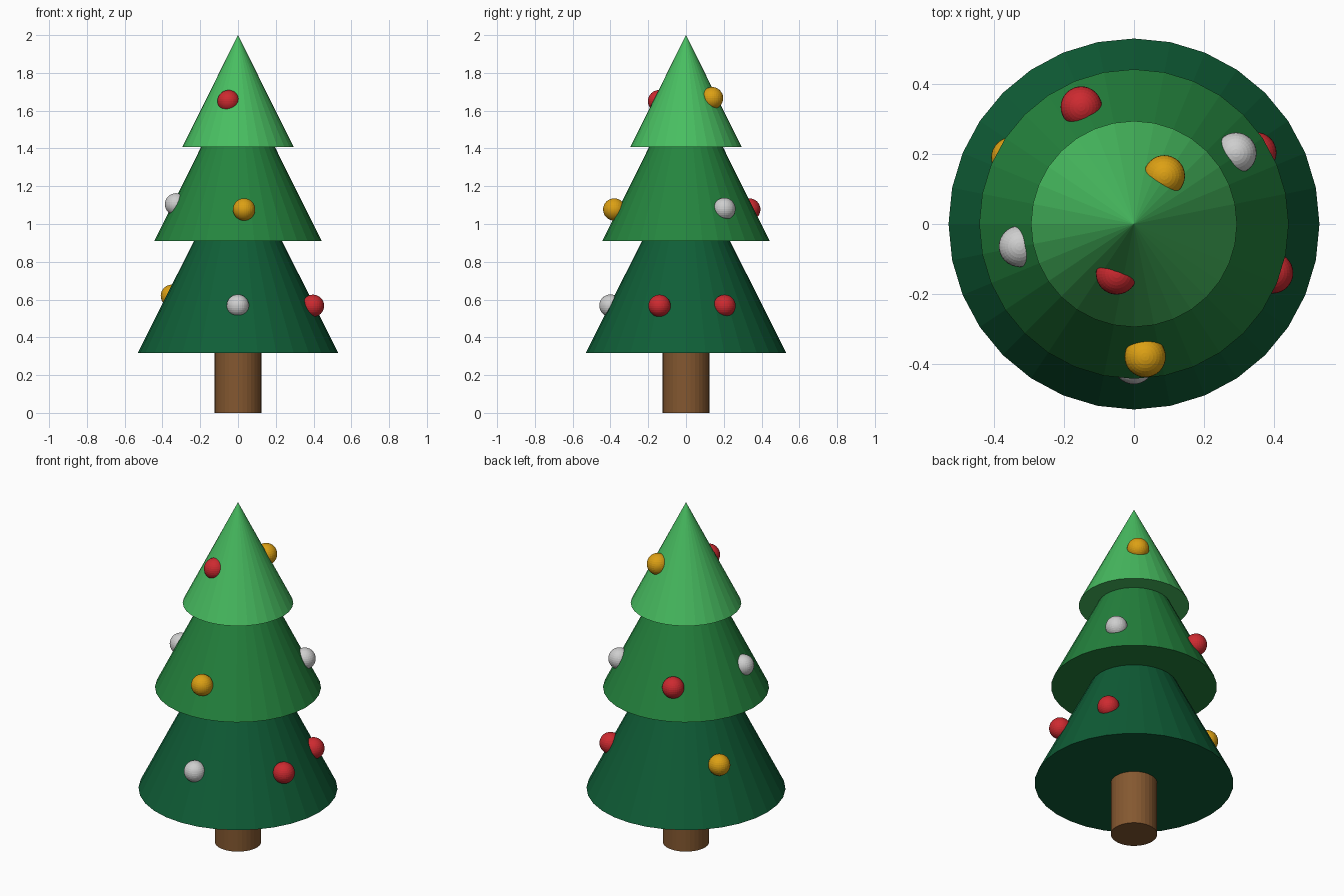
import bpy

if "Cube" in bpy.data.objects:
    bpy.data.objects.remove(bpy.data.objects["Cube"])


def material(name, rgb):
    """Flat colour from sRGB 0-255 values."""
    def lin(c):
        c /= 255
        return c / 12.92 if c <= 0.04045 else ((c + 0.055) / 1.055) ** 2.4
    m = bpy.data.materials.new(name)
    m.diffuse_color = (*[lin(c) for c in rgb], 1)
    m.use_nodes = True
    m.node_tree.nodes["Principled BSDF"].inputs["Base Color"].default_value = m.diffuse_color
    return m


def finish(name, mat):
    ob = bpy.context.object
    ob.name = name
    ob.data.materials.append(mat)
    return ob


brown = material("bark brown", (132, 88, 48))
dark = material("dark green", (15, 94, 55))
mid = material("mid green", (36, 132, 62))
light = material("light green", (72, 190, 97))
red = material("bauble red", (205, 42, 48))
gold = material("bauble gold", (220, 160, 20))
white = material("bauble white", (206, 206, 206))

# Trunk
bpy.ops.mesh.primitive_cylinder_add(vertices=32, radius=0.124, depth=0.32,
                                    location=(0, 0, 0.16))
finish("trunk", brown)

# Foliage tiers: name, base height, base radius, tip height, colour
for name, z, r, tip, mat in [
    ("lower_tier", 0.316, 0.531, 1.376, dark),
    ("middle_tier", 0.91, 0.443, 1.80, mid),
    ("upper_tier", 1.408, 0.295, 2.0, light),
]:
    bpy.ops.mesh.primitive_cone_add(vertices=32, radius1=r, radius2=0,
                                    depth=tip - z, location=(0, 0, (z + tip) / 2))
    finish(name, mat)

# Baubles half sunk into the tiers
baubles = [
    (-0.05, -0.143, 1.65, red), (0.087, 0.138, 1.666, gold),
    (-0.328, -0.064, 1.104, white), (0.032, -0.38, 1.077, gold),
    (0.292, 0.203, 1.08, white), (-0.151, 0.335, 1.077, red),
    (-0.001, -0.40, 0.568, white), (0.397, -0.14, 0.567, red),
    (0.349, 0.204, 0.567, red), (-0.35, 0.19, 0.62, gold),
]
for i, (x, y, z, mat) in enumerate(baubles, 1):
    bpy.ops.mesh.primitive_uv_sphere_add(segments=32, ring_count=16, radius=0.059,
                                         location=(x, y, z))
    finish(f"bauble_{i}", mat)
